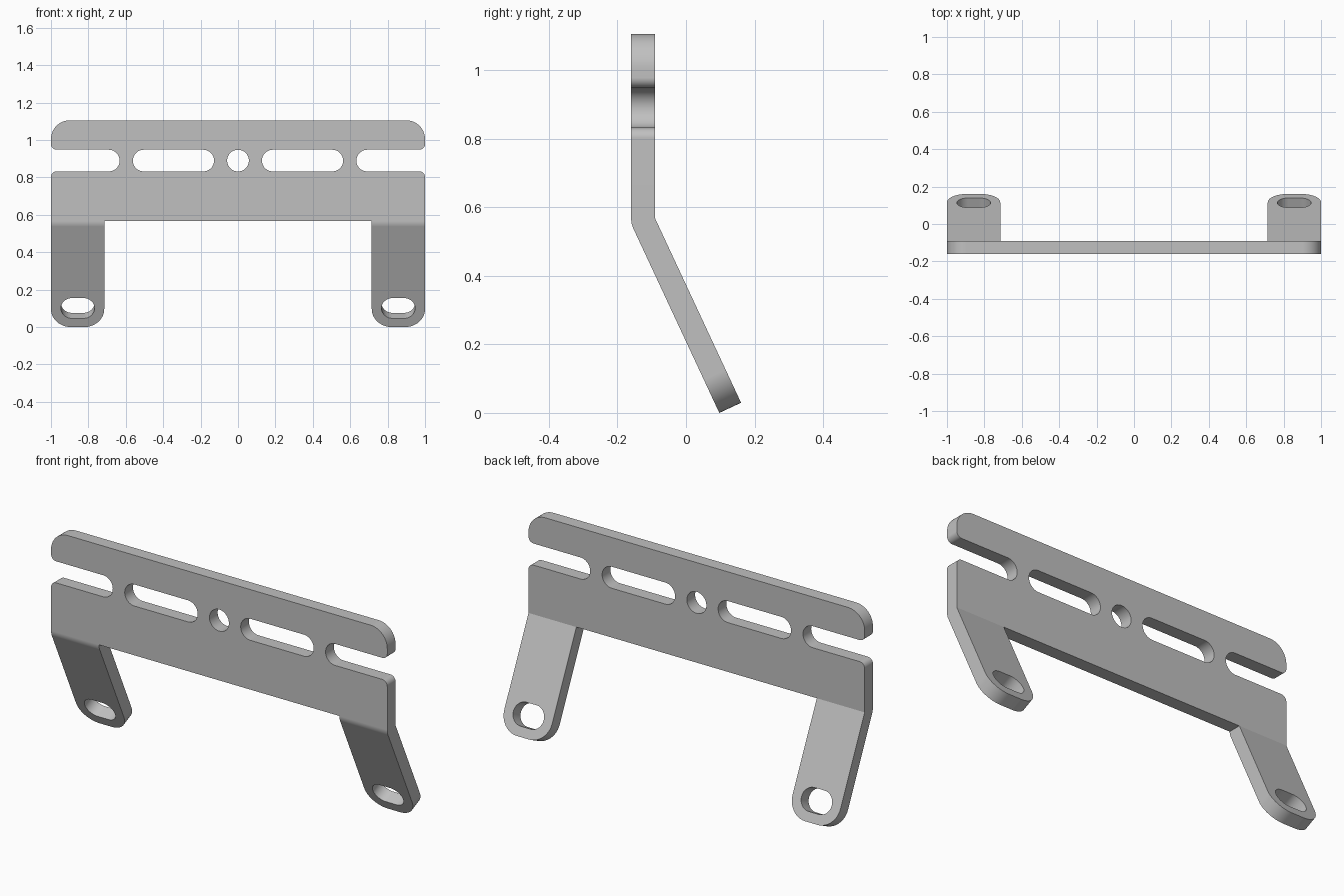
import bpy
import bmesh
from math import sin, cos, radians, pi
from mathutils import Vector

cube = bpy.data.objects.get("Cube")
if cube:
    bpy.data.objects.remove(cube)

THICK = 0.07             # sheet thickness, also the outer bend radius
BACK_Y = -0.09           # back face of the upright plate
BEND_Z = 0.567           # height where the legs start to bend
BEND = radians(25)
ALLOW = THICK * BEND     # outer arc length of the bend
FOOT = BEND_Z - ALLOW - 0.593   # leg end on the flat sheet
SLOT_Z, SLOT_R = 0.89, 0.058
LOW, HIGH = SLOT_Z - SLOT_R, SLOT_Z + SLOT_R


def rounded(corners, steps=14):
    """Loop of points with each (x, z, radius) corner filleted."""
    pts = []
    for i, (x, z, r) in enumerate(corners):
        p = Vector((x, z))
        a = (Vector(corners[i - 1][:2]) - p).normalized()
        b = (Vector(corners[(i + 1) % len(corners)][:2]) - p).normalized()
        for k in range(steps + 1 if r else 1):
            t = k / steps * pi / 2
            q = p + r * (a + b - b * cos(t) - a * sin(t))
            if not pts or (q - pts[-1]).length > 1e-5:
                pts.append(q)
    if (pts[0] - pts[-1]).length < 1e-5:
        pts.pop()
    return pts


def slot(cx, cz, half_w, r):
    """Round-ended hole."""
    return rounded([(cx + sx * half_w, cz + sz * r, r)
                    for sx, sz in ((-1, -1), (1, -1), (1, 1), (-1, 1))])


def bent(x, z, radius):
    """Fold a flat sheet point around the bend line."""
    d = BEND_Z - z
    a = max(0.0, min(d / THICK, BEND))
    run = d - THICK * a
    return Vector((x, BACK_Y - radius * cos(a) + run * sin(a),
                   BEND_Z - radius * sin(a) - run * cos(a)))


# Outline of the flat sheet: leg, open end slot and rounded top, mirrored
half = [(0.715, BEND_Z, 0), (0.715, FOOT, 0.107), (1, FOOT, 0.107),
        (1, LOW, 0.03), (0.633, LOW, SLOT_R), (0.633, HIGH, SLOT_R),
        (1, HIGH, 0.03), (1, 1.105, 0.1)]
loops = [rounded(half + [(-x, z, r) for x, z, r in reversed(half)])]

# Centre hole, long slots and foot slots
loops.append(slot(0, SLOT_Z, SLOT_R, SLOT_R))
for side in (-1, 1):
    loops.append(slot(side * 0.345, SLOT_Z, 0.217, SLOT_R))
    loops.append(slot(side * 0.857, FOOT + 0.111, 0.09, 0.06))

# Fill the flat sheet and cut rows for the bend
bm = bmesh.new()
edges = []
for loop in loops:
    vs = [bm.verts.new((p.x, 0, p.y)) for p in loop]
    edges += [bm.edges.new((vs[i - 1], vs[i])) for i in range(len(vs))]
bmesh.ops.triangle_fill(bm, edges=edges, use_beauty=True, normal=(0, -1, 0))
ROWS = 6
for k in range(ROWS + 1):
    bmesh.ops.bisect_plane(bm, geom=bm.verts[:] + bm.edges[:] + bm.faces[:],
                           dist=1e-5, plane_no=(0, 0, 1),
                           plane_co=(0, 0, BEND_Z - ALLOW * k / ROWS))

# Thicken and fold into the finished bracket
sheet = bm.faces[:]
rim = [e for e in bm.edges if e.is_boundary]
back = {v: bm.verts.new(bent(v.co.x, v.co.z, 0)) for v in bm.verts[:]}
for f in sheet:
    bm.faces.new([back[v] for v in reversed(f.verts)])
for e in rim:
    a, b = e.verts
    bm.faces.new((a, b, back[b], back[a]))
for v in back:
    v.co = bent(v.co.x, v.co.z, THICK)
bmesh.ops.remove_doubles(bm, verts=bm.verts[:], dist=1e-5)
bmesh.ops.recalc_face_normals(bm, faces=bm.faces[:])

mesh = bpy.data.meshes.new("mounting_bracket")
bm.to_mesh(mesh)
bm.free()
bracket = bpy.data.objects.new("mounting_bracket", mesh)
bpy.context.collection.objects.link(bracket)

# Plain grey metal
grey = bpy.data.materials.new("grey_metal")
grey.use_nodes = True
colour = (0.53, 0.53, 0.53, 1)
grey.diffuse_color = colour
grey.node_tree.nodes["Principled BSDF"].inputs["Base Color"].default_value = colour
mesh.materials.append(grey)

# Smooth the curves, keep the edges and the inner crease sharp
bpy.ops.object.select_all(action='DESELECT')
bracket.select_set(True)
bpy.context.view_layer.objects.active = bracket
bpy.ops.object.shade_smooth_by_angle(angle=radians(20))
weighted = bracket.modifiers.new("flat_face_normals", 'WEIGHTED_NORMAL')
weighted.keep_sharp = True
